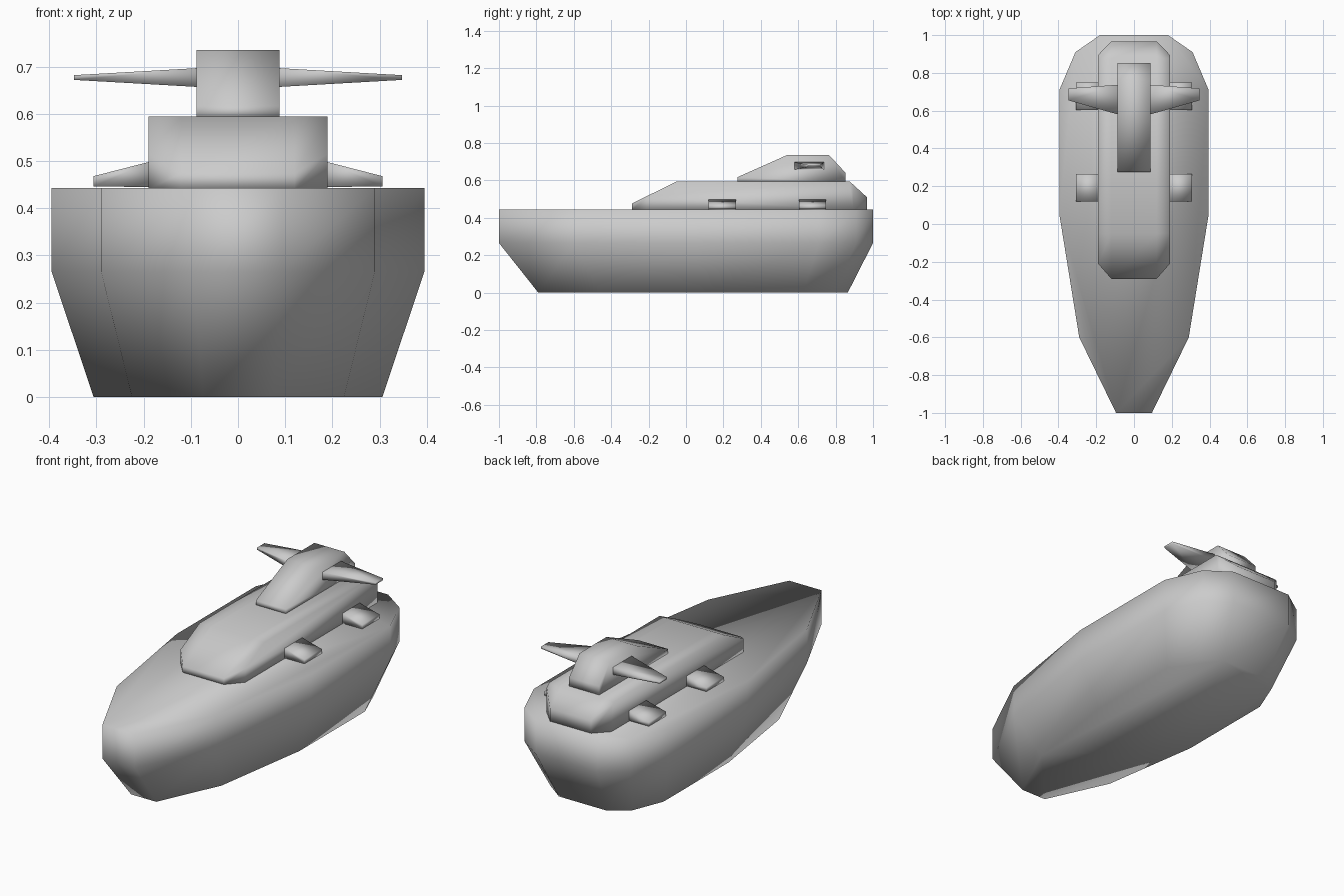
import bpy, bmesh

if "Cube" in bpy.data.objects:
    bpy.data.objects.remove(bpy.data.objects["Cube"])


def loft(name, rings):
    """Skin a stack of equal-length closed rings and cap both ends."""
    bm = bmesh.new()
    loops = [[bm.verts.new(p) for p in ring] for ring in rings]
    n = len(loops[0])
    for a, b in zip(loops, loops[1:]):
        for i in range(n):
            j = (i + 1) % n
            bm.faces.new((a[i], a[j], b[j], b[i]))
    bm.faces.new(loops[0])
    bm.faces.new(loops[-1])
    bmesh.ops.recalc_face_normals(bm, faces=bm.faces)
    for f in bm.faces:
        f.smooth = True
    mesh = bpy.data.meshes.new(name)
    bm.to_mesh(mesh)
    bm.free()
    obj = bpy.data.objects.new(name, mesh)
    bpy.context.collection.objects.link(obj)
    return obj


def mirror_x(obj):
    obj.modifiers.new("mirror", 'MIRROR').use_axis[0] = True


def at_x(x, profile):
    return [(x, y, z) for y, z in profile]


def rect(y0, y1, z0, z1):
    return [(y0, z0), (y1, z0), (y1, z1), (y0, z1)]


# Hull: deck outline, vertical upper sides, tapered bottom
half = [(0.095, -1), (0.29, -0.6), (0.395, 0.05), (0.395, 0.71), (0.31, 0.91), (0.18, 1)]
outline = half + [(-x, y) for x, y in reversed(half)]
loft("hull", [
    [(x * 0.775, 0.0375 + 0.8275 * y, 0) for x, y in outline],
    [(x, y, 0.265) for x, y in outline],
    [(x, y, 0.443) for x, y in outline]])

# Superstructure: side profile, pulled in at the chamfered corners
middle = [(-0.29, 0.44), (-0.29, 0.475), (-0.05, 0.594), (0.875, 0.594), (0.967, 0.51), (0.967, 0.44)]
side = [(-0.21, 0.44), (-0.21, 0.515), (-0.05, 0.594), (0.875, 0.594), (0.895, 0.576), (0.895, 0.44)]
loft("superstructure", [at_x(-0.19, side), at_x(-0.12, middle),
                        at_x(0.12, middle), at_x(0.19, side)])

# Bridge cabin on top
cabin = [(0.275, 0.59), (0.275, 0.617), (0.54, 0.735), (0.765, 0.735), (0.853, 0.64), (0.853, 0.59)]
loft("bridge_cabin", [at_x(-0.088, cabin), at_x(0.088, cabin)])

# Tapered bridge wings
mirror_x(loft("bridge_wing", [at_x(0.085, rect(0.58, 0.737, 0.657, 0.697)),
                              at_x(0.348, rect(0.655, 0.718, 0.672, 0.682))]))

# Side pods on the deck
for label, y0, y1 in (("front", 0.12, 0.266), ("rear", 0.603, 0.748)):
    mirror_x(loft(label + "_side_pod", [at_x(0.185, rect(y0, y1, 0.445, 0.499)),
                                        at_x(0.306, rect(y0, y1, 0.446, 0.468))]))
